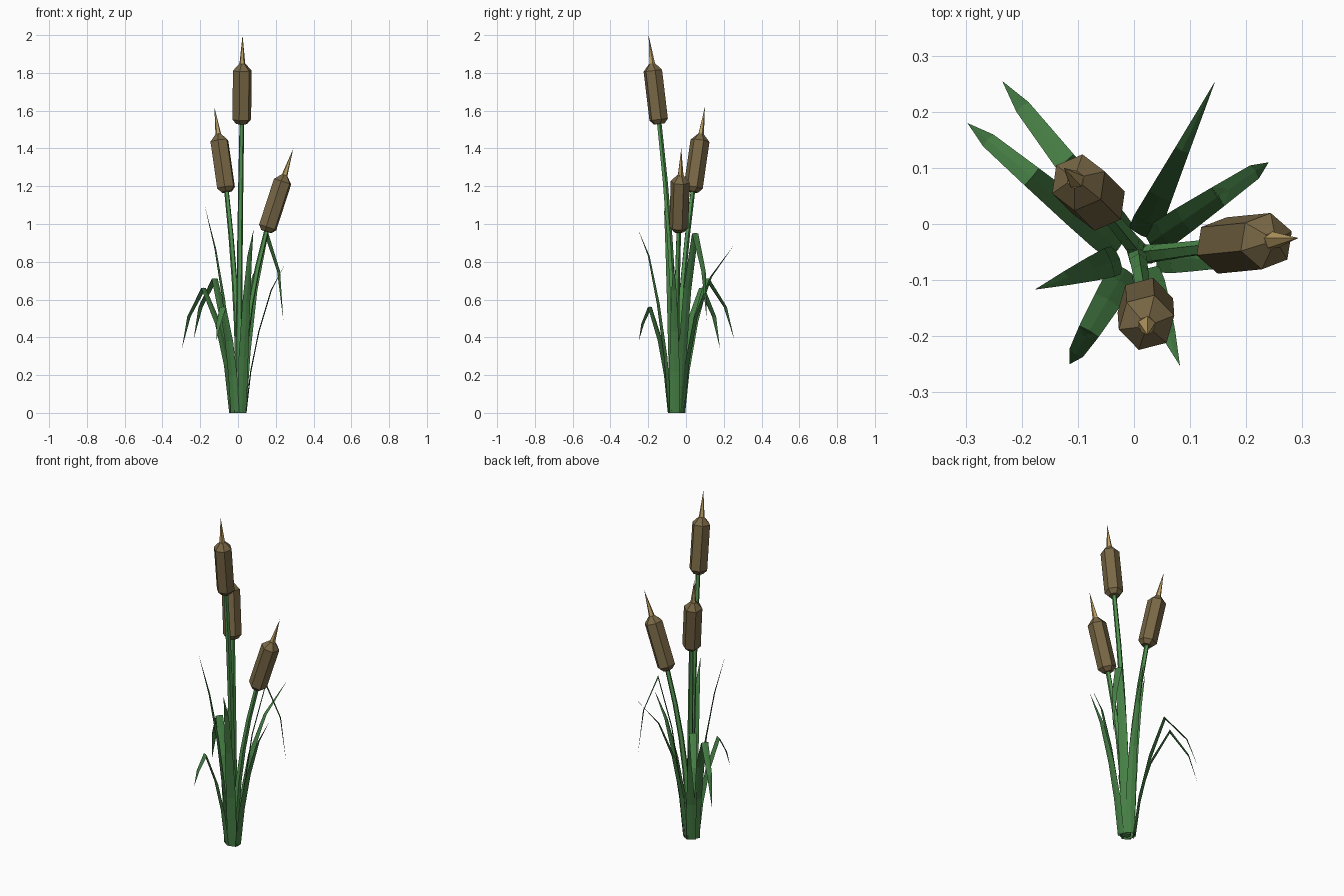
import bpy, bmesh, math
from mathutils import Vector

if "Cube" in bpy.data.objects:
    bpy.data.objects.remove(bpy.data.objects["Cube"])


def material(name, rgb):
    m = bpy.data.materials.new(name)
    m.diffuse_color = (*rgb, 1)
    m.use_nodes = True
    m.node_tree.nodes["Principled BSDF"].inputs["Base Color"].default_value = m.diffuse_color
    return m


LEAF = material("leaf green", (0.062, 0.215, 0.06))
STEM = material("stem green", (0.085, 0.30, 0.08))
HEAD = material("seed head brown", (0.19, 0.137, 0.06))
SPIKE = material("spike tan", (0.50, 0.35, 0.13))


def loft(name, rings, mat):
    """Skin a list of equal-sized point rings; one-point rings close to a tip."""
    bm = bmesh.new()
    vs = [[bm.verts.new(p) for p in ring] for ring in rings]
    for a, b in zip(vs, vs[1:]):
        n = len(a)
        for i in range(n):
            j = (i + 1) % n
            bm.faces.new((a[i], a[j], b[0]) if len(b) == 1 else (a[i], a[j], b[j], b[i]))
    for end in (vs[0], vs[-1]):
        if len(end) > 2:
            bm.faces.new(end)
    bmesh.ops.recalc_face_normals(bm, faces=bm.faces)
    me = bpy.data.meshes.new(name)
    bm.to_mesh(me)
    bm.free()
    me.materials.append(mat)
    ob = bpy.data.objects.new(name, me)
    bpy.context.collection.objects.link(ob)
    return ob


def ring(center, axis, r, sides, turn=0.0):
    if r == 0:
        return [center]
    u = Vector((0, 1, 0)).cross(axis).normalized()
    v = axis.normalized().cross(u)
    angles = [turn + i * math.tau / sides for i in range(sides)]
    return [center + (u * math.cos(a) + v * math.sin(a)) * r for a in angles]


# Cattails: stem base, head bottom, spike tip, hexagon turn
CATTAILS = {
    "tall": ((0.005, -0.055, 0), (0.02, -0.142, 1.53), (0.024, -0.198, 2.0), 0.25),
    "middle": ((0.005, -0.045, 0), (-0.06, 0.035, 1.17), (-0.125, 0.10, 1.62), 0.4),
    "short": ((0.02, -0.055, 0), (0.15, -0.039, 0.96), (0.293, -0.025, 1.4), 0.35),
}
for name, (base, bottom, tip, turn) in CATTAILS.items():
    base, bottom, tip = Vector(base), Vector(bottom), Vector(tip)
    # stem bends outward with the square of height
    rings = []
    for i in range(6):
        t = i / 5
        p = base.lerp(bottom, t * t)
        p.z = bottom.z * t
        d = Vector((2 * t * (bottom.x - base.x), 2 * t * (bottom.y - base.y), bottom.z))
        rings.append(ring(p, d, 0.019 - 0.006 * t, 5, turn))
    loft(name + "_stem", rings, STEM)
    axis = tip - bottom
    head = [(0, 0.030), (0.05, 0.051), (0.6, 0.051), (0.68, 0.016)]
    loft(name + "_seed_head", [ring(bottom + axis * f, axis, r, 6, turn) for f, r in head], HEAD)
    spike = [(0.66, 0.017), (1, 0)]
    loft(name + "_spike", [ring(bottom + axis * f, axis, r, 5, turn) for f, r in spike], SPIKE)

# Leaves: base xy, tip xy, then (share of the way outward, height) along the blade
LEAVES = [
    ((-0.02, -0.02), (-0.235, 0.255), [(0, 0), (.08, .22), (.25, .48), (.48, .71), (.83, .56), (1, .39)]),
    ((-0.03, -0.043), (-0.297, 0.18), [(0, 0), (.10, .25), (.28, .47), (.57, .66), (.86, .51), (1, .34)]),
    ((-0.028, -0.063), (-0.177, -0.117), [(0, 0), (.10, .30), (.32, .60), (.62, .87), (1, 1.10)]),
    ((-0.016, -0.083), (-0.115, -0.25), [(0, 0), (.12, .20), (.32, .38), (.65, .56), (.88, .47), (1, .38)]),
    ((0.02, -0.083), (0.082, -0.253), [(0, 0), (.15, .30), (.38, .58), (.67, .83), (1, .97)]),
    ((0.014, -0.018), (0.145, 0.255), [(0, 0), (.08, .25), (.25, .50), (.55, .72), (1, .89)]),
    ((0.03, -0.033), (0.24, 0.11), [(0, 0), (.10, .32), (.28, .65), (.57, .95), (.88, .75), (1, .49)]),
    ((0.042, -0.06), (0.255, -0.066), [(0, 0), (.12, .22), (.32, .43), (.63, .65), (1, .80)]),
]
for k, (base, tip, path) in enumerate(LEAVES):
    b, e = Vector((*base, 0)), Vector((*tip, 0))
    out = (e - b).normalized()
    side = Vector((-out.y, out.x, 0))
    pts = [b.lerp(e, t) + Vector((0, 0, z)) for t, z in path]
    widths = [0.026, 0.027, 0.025, 0.020, 0.014] if len(path) == 6 else [0.026, 0.027, 0.022, 0.013]
    rings = []
    for i, w in enumerate(widths):
        d = pts[i + 1] - pts[max(i - 1, 0)]
        n = d.cross(side).normalized() * 0.003
        p = pts[i]
        rings.append([p + side * w, p + n, p - side * w, p - n])
    rings.append([pts[-1]])
    loft(f"leaf_{k + 1}", rings, LEAF)
